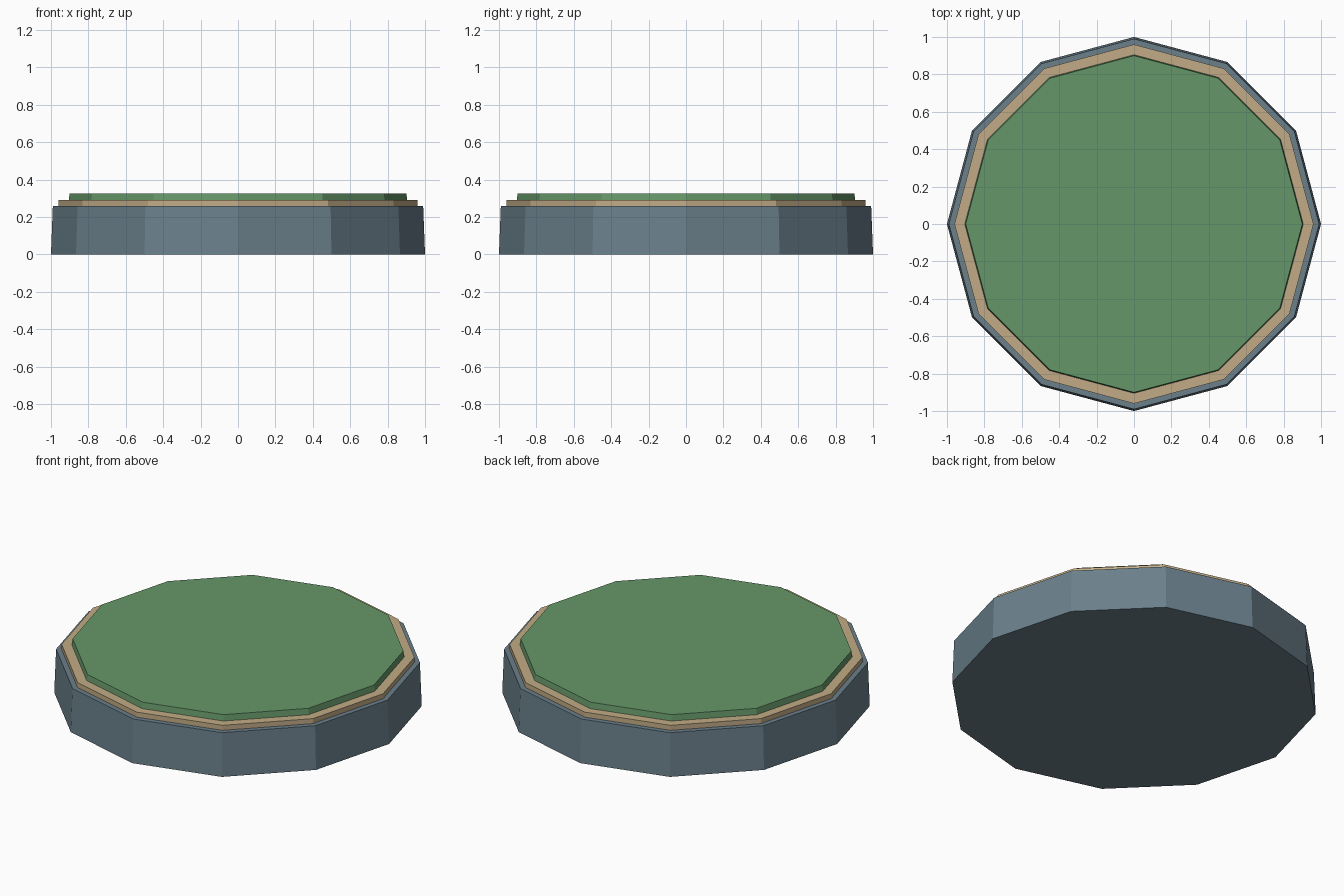
import bpy, bmesh, math

if "Cube" in bpy.data.objects:
    bpy.data.objects.remove(bpy.data.objects["Cube"])

SIDES = 12


def material(name, rgb):
    m = bpy.data.materials.new(name)
    m.diffuse_color = (*rgb, 1.0)
    m.use_nodes = True
    m.node_tree.nodes["Principled BSDF"].inputs["Base Color"].default_value = m.diffuse_color
    return m


def tier(name, r_bottom, r_top, z0, z1, mat):
    """Flat-sided, slightly tapered disc with a corner on each axis."""
    bm = bmesh.new()
    rings = []
    for r, z in ((r_bottom, z0), (r_top, z1)):
        rings.append([bm.verts.new((r * math.cos(i * math.tau / SIDES),
                                    r * math.sin(i * math.tau / SIDES), z))
                      for i in range(SIDES)])
    low, high = rings
    bm.faces.new(low[::-1])
    bm.faces.new(high)
    for i in range(SIDES):
        j = (i + 1) % SIDES
        bm.faces.new((low[i], low[j], high[j], high[i]))
    mesh = bpy.data.meshes.new(name)
    bm.to_mesh(mesh)
    bm.free()
    mesh.materials.append(mat)
    obj = bpy.data.objects.new(name, mesh)
    bpy.context.collection.objects.link(obj)


slate = material("slate blue", (0.145, 0.215, 0.26))
tan = material("sand tan", (0.54, 0.41, 0.24))
green = material("grass green", (0.13, 0.31, 0.14))

# Thick base, thin trim ring step, green top
tier("base", 1.0, 0.99, 0.0, 0.26, slate)
tier("trim_step", 0.96, 0.96, 0.26, 0.29, tan)
tier("top_surface", 0.905, 0.90, 0.29, 0.326, green)
